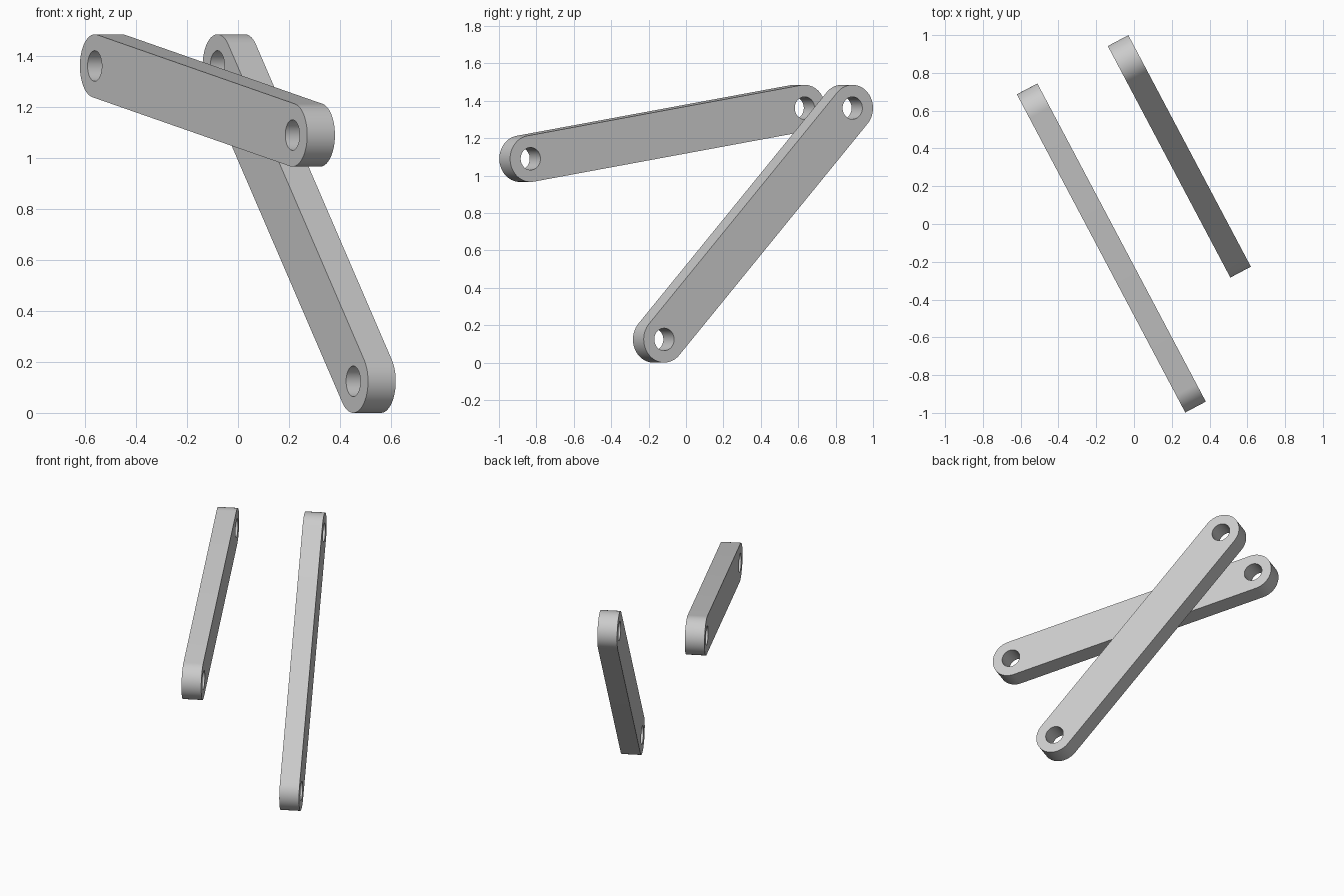
import bpy, bmesh
from math import sin, cos, pi, radians
from mathutils import Vector, Matrix

if "Cube" in bpy.data.objects:
    bpy.data.objects.remove(bpy.data.objects["Cube"], do_unlink=True)

# Single grey material
grey = bpy.data.materials.new("light grey")
grey.use_nodes = True
colour = (0.6, 0.6, 0.6, 1)
grey.diffuse_color = colour
grey.node_tree.nodes["Principled BSDF"].inputs["Base Color"].default_value = colour

END_RADIUS, HOLE_RADIUS, THICKNESS = 0.124, 0.06, 0.123
RUN = Vector((0.468, -0.884, 0)).normalized()    # horizontal direction of both links
SIDE = Vector((-RUN.y, RUN.x, 0))                # across the flat faces


def arc(cx, radius, start, sweep, steps):
    return [(cx + radius * cos(start + sweep * i / steps),
             radius * sin(start + sweep * i / steps)) for i in range(steps + 1)]


def add_loop(curve, points):
    spline = curve.splines.new('POLY')
    spline.points.add(len(points) - 1)
    for p, (x, y) in zip(spline.points, points):
        p.co = (x, y, 0, 1)
    spline.use_cyclic_u = True


def link(name, middle, half_run, z_back, z_front):
    """Round-ended flat bar with a through hole at each end."""
    mid = Vector((*middle, (z_back + z_front) / 2))
    half = RUN * half_run + Vector((0, 0, (z_front - z_back) / 2))
    h = half.length

    # Stadium outline plus two holes, extruded
    curve = bpy.data.curves.new(name + " profile", 'CURVE')
    curve.dimensions, curve.fill_mode = '2D', 'BOTH'
    curve.extrude = THICKNESS / 2
    add_loop(curve, arc(h, END_RADIUS, -pi / 2, pi, 32) + arc(-h, END_RADIUS, pi / 2, pi, 32))
    for cx in (-h, h):
        add_loop(curve, arc(cx, HOLE_RADIUS, 0, 2 * pi, 40)[:-1])
    helper = bpy.data.objects.new(name + " helper", curve)
    mesh = bpy.data.meshes.new_from_object(helper)
    bpy.data.objects.remove(helper)
    bpy.data.curves.remove(curve)

    # Weld the caps to the walls and stand the bar in place
    x = half.normalized()
    y = SIDE.cross(x)
    frame = Matrix((x, y, SIDE)).transposed().to_4x4()
    bm = bmesh.new()
    bm.from_mesh(mesh)
    bmesh.ops.remove_doubles(bm, verts=bm.verts, dist=0.0002)
    bmesh.ops.recalc_face_normals(bm, faces=bm.faces)
    bm.transform(Matrix.Translation(mid) @ frame)
    bm.to_mesh(mesh)
    bm.free()

    mesh.name = name
    mesh.materials.clear()
    mesh.materials.append(grey)
    obj = bpy.data.objects.new(name, mesh)
    bpy.context.collection.objects.link(obj)
    bpy.ops.object.select_all(action='DESELECT')
    obj.select_set(True)
    bpy.context.view_layer.objects.active = obj
    bpy.ops.object.shade_smooth_by_angle(angle=radians(30))


link("upper_link", (-0.12, -0.127), 0.829, 1.361, 1.09)
link("lower_link", (0.24, 0.358), 0.5695, 1.361, 0.124)
